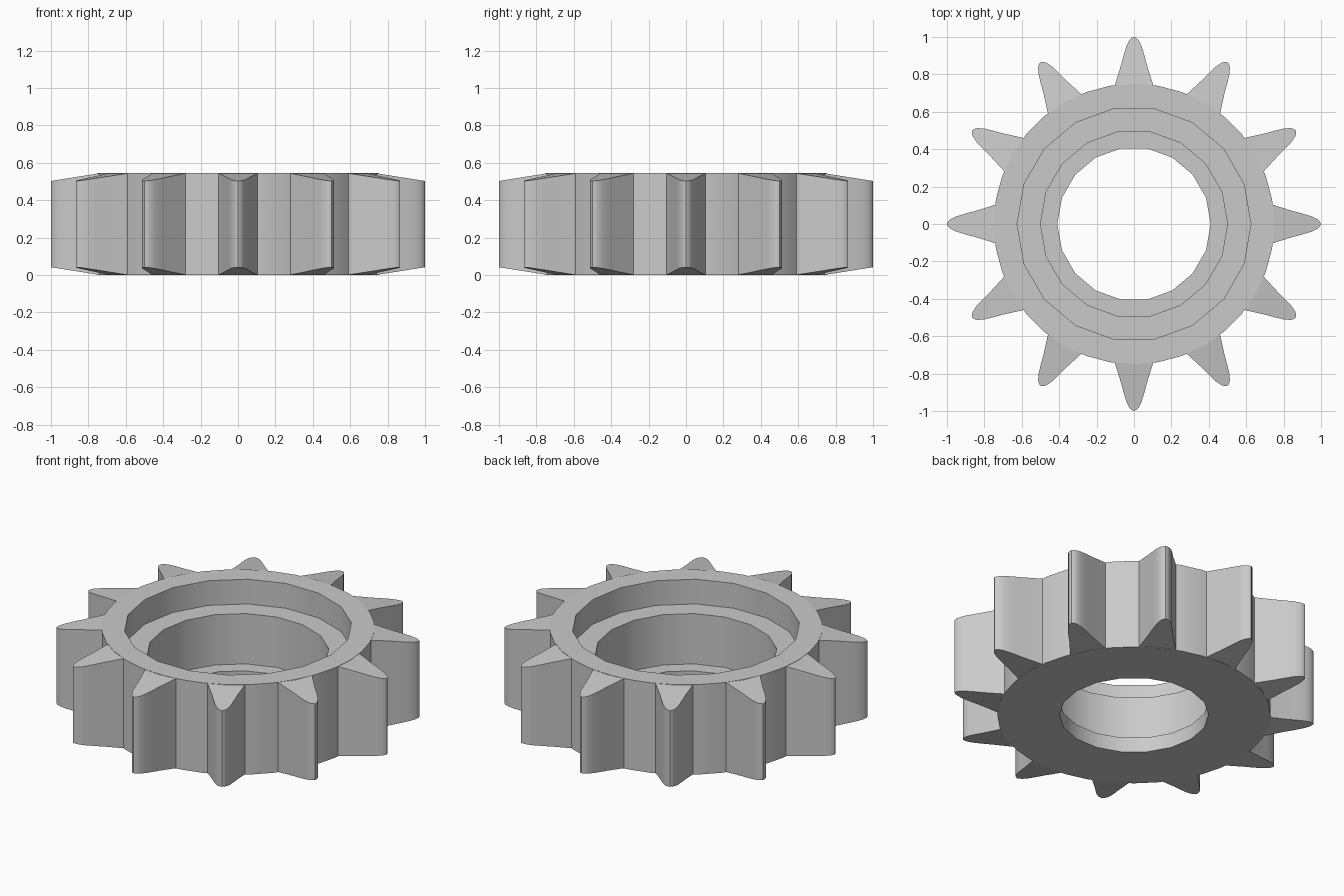
import bpy
import bmesh
from math import cos, sin, pi

cube = bpy.data.objects.get("Cube")
if cube:
    bpy.data.objects.remove(cube, do_unlink=True)

HEIGHT = 0.545
HUB_RADIUS = 0.75
BORE_SIDES = 18
HUB_SIDES = 2 * BORE_SIDES
TEETH = 12

steel = bpy.data.materials.new("grey_steel")
steel.use_nodes = True
steel.diffuse_color = (0.59, 0.59, 0.59, 1)
steel.node_tree.nodes["Principled BSDF"].inputs["Base Color"].default_value = steel.diffuse_color


def finish(bm, name):
    """Turn a bmesh into a smooth-shaded object with sharp creases."""
    bmesh.ops.recalc_face_normals(bm, faces=bm.faces)
    mesh = bpy.data.meshes.new(name)
    bm.to_mesh(mesh)
    bm.free()
    mesh.materials.append(steel)
    obj = bpy.data.objects.new(name, mesh)
    bpy.context.collection.objects.link(obj)
    bpy.ops.object.select_all(action="DESELECT")
    obj.select_set(True)
    bpy.context.view_layer.objects.active = obj
    bpy.ops.object.shade_smooth_by_angle(angle=pi / 6)


def ring(bm, radius, z, sides):
    return [bm.verts.new((radius * cos(2 * pi * i / sides), radius * sin(2 * pi * i / sides), z))
            for i in range(sides)]


def wall(bm, low, high):
    for i in range(len(low)):
        bm.faces.new((low[i - 1], low[i], high[i], high[i - 1]))


# Hub: outer wall and stepped bore
bm = bmesh.new()
outer = [ring(bm, HUB_RADIUS, z, HUB_SIDES) for z in (0, HEIGHT)]
bore_profile = [(0.41, 0), (0.41, 0.09), (0.5, 0.09), (0.5, 0.395), (0.625, 0.395), (0.625, HEIGHT)]
bore = [ring(bm, r, z, BORE_SIDES) for r, z in bore_profile]
wall(bm, *outer)
for low, high in zip(bore, bore[1:]):
    wall(bm, low, high)

# Flat annular ends: each bore side meets two hub sides
for rim, hole in ((outer[0], bore[0]), (outer[1], bore[-1])):
    for i in range(BORE_SIDES):
        bm.faces.new((hole[i - 1], rim[2 * i - 2], rim[2 * i - 1], rim[2 * i], hole[i]))
finish(bm, "hub")

# Teeth: rounded wedges whose ends taper towards the tip
half_profile = [(0.735, 0.105), (0.85, 0.069), (0.9, 0.056), (0.95, 0.041),
                (0.98, 0.026), (0.994, 0.013)]
outline = half_profile + [(1.0, 0)] + [(r, -w) for r, w in reversed(half_profile)]
for k in range(TEETH):
    a = 2 * pi * k / TEETH
    bm = bmesh.new()
    low, high = [], []
    for r, w in outline:
        x, y = r * cos(a) - w * sin(a), r * sin(a) + w * cos(a)
        drop = 0.042 * (r - 0.735) / 0.265
        low.append(bm.verts.new((x, y, drop)))
        high.append(bm.verts.new((x, y, HEIGHT - drop)))
    wall(bm, low, high)
    bm.faces.new(low)
    bm.faces.new(high)
    finish(bm, f"tooth_{k + 1}")
